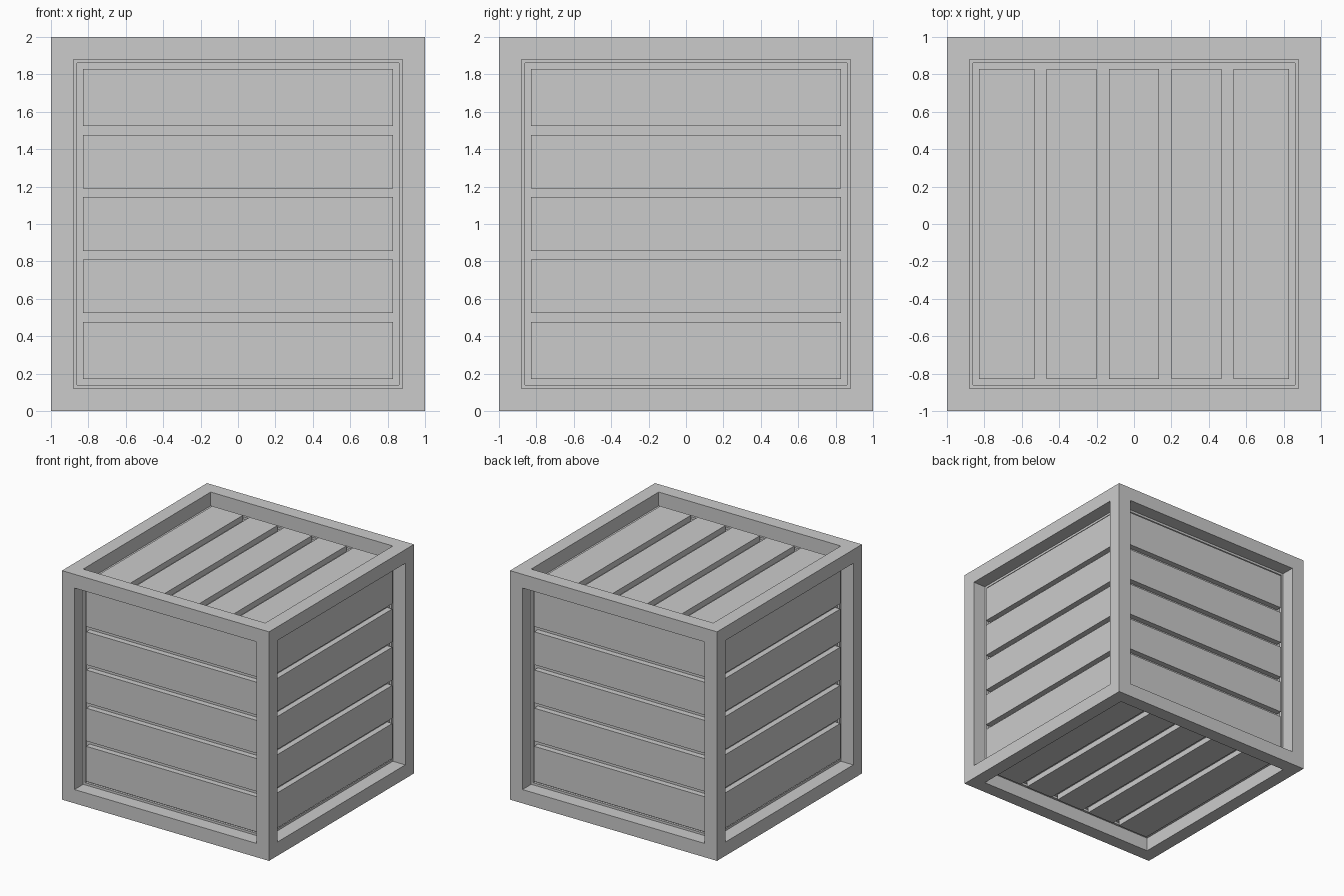
import bpy, bmesh
from mathutils import Matrix, Vector
from math import pi

if "Cube" in bpy.data.objects:
    bpy.data.objects.remove(bpy.data.objects["Cube"])

BORDER, RECESS = 0.17, 0.09      # frame width, depth of slat faces below frame
GROOVE = 0.05                    # groove depth between slats
INNER = 1 - BORDER


def finish(name, bm):
    bmesh.ops.recalc_face_normals(bm, faces=bm.faces)
    mesh = bpy.data.meshes.new(name)
    bm.to_mesh(mesh)
    bm.free()
    ob = bpy.data.objects.new(name, mesh)
    bpy.context.collection.objects.link(ob)
    ob.location.z = 1
    return ob


# Crate frame: cube with a square recess sunk into every side
bm = bmesh.new()
bmesh.ops.create_cube(bm, size=2)
panels = list(bm.faces)
for panel in panels:
    panel.normal_update()
    n = panel.normal.copy()
    bmesh.ops.inset_individual(bm, faces=[panel], thickness=BORDER)
    ext = bmesh.ops.extrude_discrete_faces(bm, faces=[panel])["faces"][0]
    bmesh.ops.translate(bm, verts=ext.verts, vec=-n * (RECESS + GROOVE))
finish("crate_frame", bm)


# Five slats per side, built facing +z and running along y, then rotated
def slat_panel(name, gap, rot):
    bm = bmesh.new()
    cuts = [-INNER] + [c + s * gap / 2 for c in (-0.5, -1 / 6, 1 / 6, 0.5)
                       for s in (-1, 1)] + [INNER]
    for a, b in zip(cuts[::2], cuts[1::2]):
        m = (Matrix.Translation(((a + b) / 2, 0, 1 - RECESS - GROOVE / 2))
             @ Matrix.Diagonal((b - a, 2 * INNER, GROOVE, 1)))
        bmesh.ops.create_cube(bm, size=1, matrix=rot @ m)
    finish(name, bm)


slat_panel("top_slats", 0.065, Matrix.Identity(4))
slat_panel("bottom_slats", 0.065, Matrix.Rotation(pi, 4, 'Y'))
side = Matrix.Rotation(pi / 2, 4, 'Y')
for i, name in enumerate(("right", "back", "left", "front")):
    slat_panel(name + "_slats", 0.046, Matrix.Rotation(i * pi / 2, 4, 'Z') @ side)
